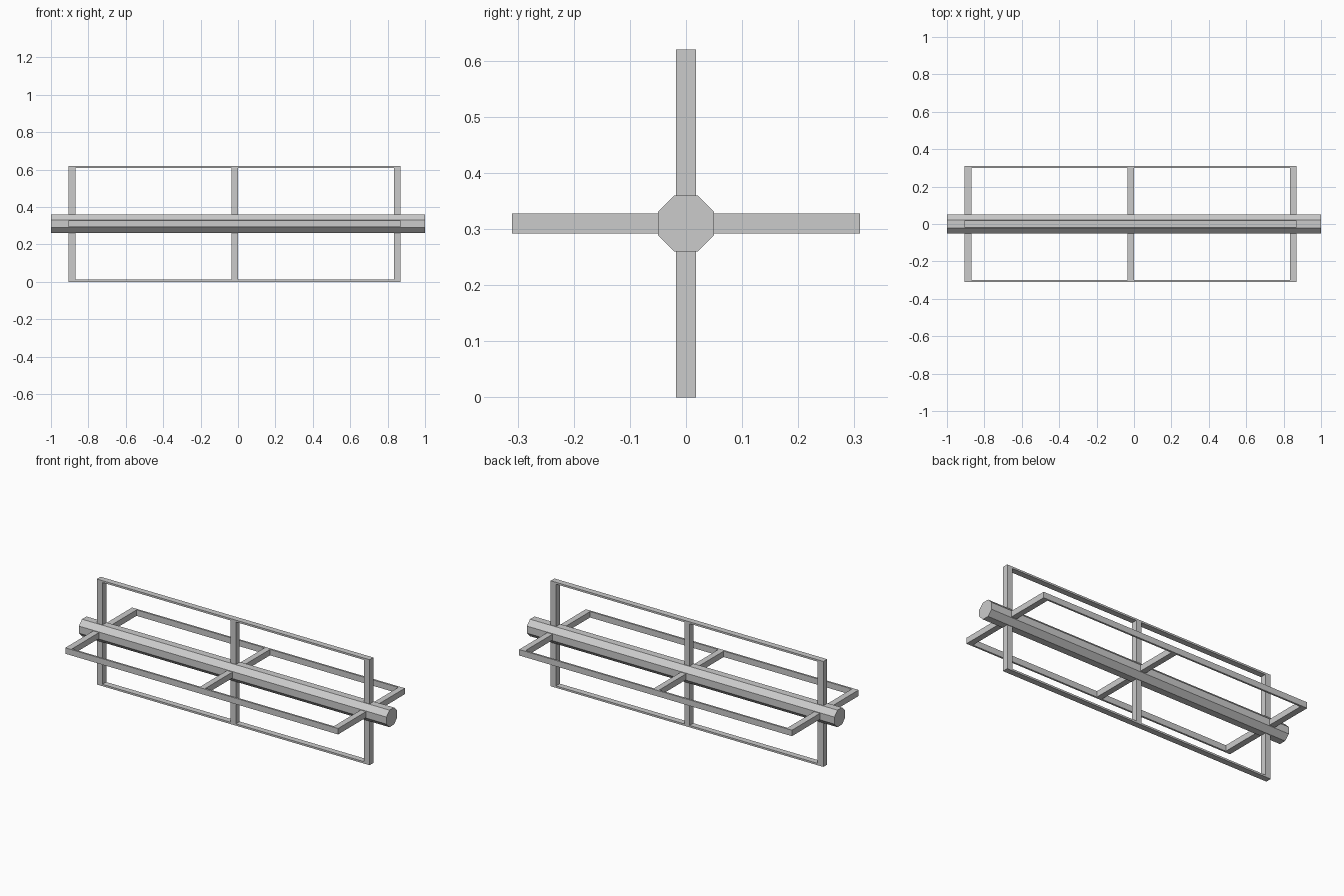
import bpy, bmesh, math
from mathutils import Matrix, Vector

if "Cube" in bpy.data.objects:
    bpy.data.objects.remove(bpy.data.objects["Cube"])

CENTRE_Z = 0.31
APOTHEM = 0.05
R_OUT, R_RAIL, R_IN = 0.31, 0.299, 0.045
HALF_W = 0.0175
POSTS = [(-0.906, -0.869), (-0.036, -0.001), (0.833, 0.868)]


def finish(name, bm):
    bmesh.ops.recalc_face_normals(bm, faces=bm.faces[:])
    mesh = bpy.data.meshes.new(name)
    bm.to_mesh(mesh)
    bm.free()
    obj = bpy.data.objects.new(name, mesh)
    bpy.context.collection.objects.link(obj)
    return obj


def extrude_profile(name, points, vector, matrix):
    bm = bmesh.new()
    face = bm.faces.new([bm.verts.new(p) for p in points])
    ext = bmesh.ops.extrude_face_region(bm, geom=[face], use_keep_orig=True)
    moved = [g for g in ext["geom"] if isinstance(g, bmesh.types.BMVert)]
    bmesh.ops.translate(bm, verts=moved, vec=vector)
    bmesh.ops.transform(bm, matrix=matrix, verts=bm.verts[:])
    return finish(name, bm)


to_centre = Matrix.Translation((0, 0, CENTRE_Z))

# Octagonal axle with flats facing up and sideways
rad = APOTHEM / math.cos(math.pi / 8)
angles = [math.pi / 8 + i * math.pi / 4 for i in range(8)]
octagon = [(-1, rad * math.cos(a), rad * math.sin(a)) for a in angles]
extrude_profile("axle", octagon, Vector((2, 0, 0)), to_centre)

# E-shaped paddle frame: three posts joined by a thin outer rail
outline = [(POSTS[0][0], R_OUT)]
for i, (a, b) in enumerate(POSTS):
    if i:
        outline.append((a, R_RAIL))
    outline += [(a, R_IN), (b, R_IN)]
    if i < len(POSTS) - 1:
        outline.append((b, R_RAIL))
outline.append((POSTS[-1][1], R_OUT))
profile = [(x, -HALF_W, r) for x, r in outline]

# Four frames spaced around the axle
for i, side in enumerate(("top", "front", "bottom", "back")):
    turn = to_centre @ Matrix.Rotation(i * math.pi / 2, 4, 'X')
    extrude_profile(side + "_frame", profile, Vector((0, 2 * HALF_W, 0)), turn)
